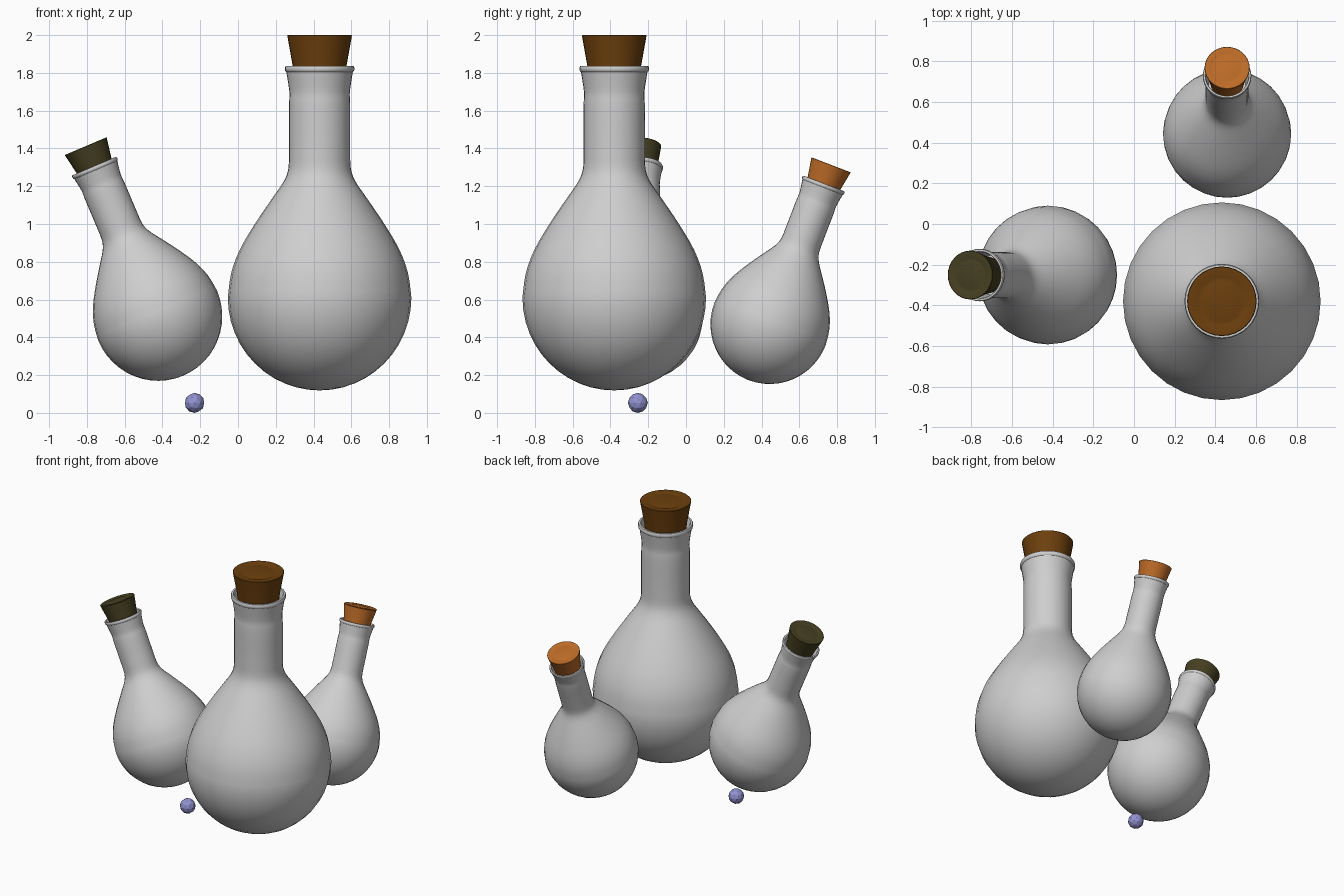
import bpy, bmesh
from math import sin, cos, pi, radians
from mathutils import Vector

if "Cube" in bpy.data.objects:
    bpy.data.objects.remove(bpy.data.objects["Cube"])

SIDES = 32


def material(name, rgb):
    m = bpy.data.materials.new(name)
    m.use_nodes = True
    m.diffuse_color = (*rgb, 1)
    bsdf = next(n for n in m.node_tree.nodes if n.type == 'BSDF_PRINCIPLED')
    bsdf.inputs["Base Color"].default_value = (*rgb, 1)
    return m


def spline(points, steps):
    """Catmull-Rom curve through profile points."""
    pts = [Vector(p) for p in points]
    pts = [pts[0]] + pts + [pts[-1]]
    out = []
    for a, b, c, d in zip(pts, pts[1:], pts[2:], pts[3:]):
        for i in range(steps):
            t = i / steps
            out.append(0.5 * (2 * b + (c - a) * t + (2 * a - 5 * b + 4 * c - d) * t * t
                              + (3 * b - a - 3 * c + d) * t ** 3))
    return out + [pts[-1]]


def lathe(name, profile, mat, place):
    """Turn an (r, z) profile around z; both ends lie on the axis."""
    bm = bmesh.new()
    rings = []
    for r, z in profile:
        if r < 1e-4:
            rings.append([bm.verts.new((0, 0, z))])
        else:
            angles = [2 * pi * k / SIDES for k in range(SIDES)]
            rings.append([bm.verts.new((r * cos(a), r * sin(a), z)) for a in angles])
    for low, high in zip(rings, rings[1:]):
        for k in range(SIDES):
            n = (k + 1) % SIDES
            quad = [low[k % len(low)], low[n % len(low)], high[n % len(high)], high[k % len(high)]]
            bm.faces.new(list(dict.fromkeys(quad)))
    bmesh.ops.recalc_face_normals(bm, faces=bm.faces)
    mesh = bpy.data.meshes.new(name)
    bm.to_mesh(mesh)
    bm.free()
    mesh.materials.append(mat)
    obj = bpy.data.objects.new(name, mesh)
    bpy.context.collection.objects.link(obj)
    obj.location, obj.rotation_euler, size = place
    obj.scale = (size,) * 3
    bpy.ops.object.select_all(action='DESELECT')
    obj.select_set(True)
    bpy.context.view_layer.objects.active = obj
    bpy.ops.object.shade_smooth_by_angle(angle=radians(40))


# Flask profile, origin at the centre of the bulb
R, DEPTH = 0.486, 0.491
bowl = [(R * sin(a), -DEPTH * cos(a)) for a in (pi / 2 * i / 12 for i in range(12))]
shoulder = spline([(R, 0), (.468, .13), (.422, .255), (.343, .39), (.255, .52),
                   (.193, .61), (.168, .67), (.162, .73)], 3)
neck = spline([(.162, .9), (.162, 1.02), (.16, 1.06), (.16, 1.09), (.167, 1.14), (.176, 1.195)], 2)
lip = [(.182, 1.2), (.184, 1.208), (.184, 1.218), (.18, 1.226), (.167, 1.227), (.161, 1.215)]
inside = [(.15, 1.08), (.14, 1.0), (0, 1.0)]
flask_profile = bowl + shoulder + neck + lip + inside

# Tapered cork with a faint ring pressed into its top
cork_profile = [(0, 1.08), (.127, 1.08), (.143, 1.23), (.171, 1.387), (.168, 1.39), (.132, 1.39),
                (.118, 1.385), (.104, 1.385), (.088, 1.389), (0, 1.389)]

glass = material("pale grey glass", (.62, .62, .62))
flasks = [
    ("large", (.432, -.38, .61), (0, 0, 0), 1, material("brown cork", (.15, .05, .004))),
    ("right", (-.425, -.251, .514), (0, radians(-23), 0), .702, material("olive cork", (.06, .05, .015))),
    ("back", (.458, .445, .471), (radians(-21), 0, 0), .649, material("orange cork", (.5, .145, .02))),
]
for label, centre, tilt, size, cork in flasks:
    lathe(label + "_flask", flask_profile, glass, (centre, tilt, size))
    lathe(label + "_cork", cork_profile, cork, (centre, tilt, size))

# Small faceted bead on the ground
bpy.ops.mesh.primitive_ico_sphere_add(subdivisions=2, radius=.053, location=(-.23, -.255, .053))
bead = bpy.context.object
bead.name = "bead"
bead.data.materials.append(material("lavender", (.29, .29, .64)))
bpy.ops.object.shade_flat()
